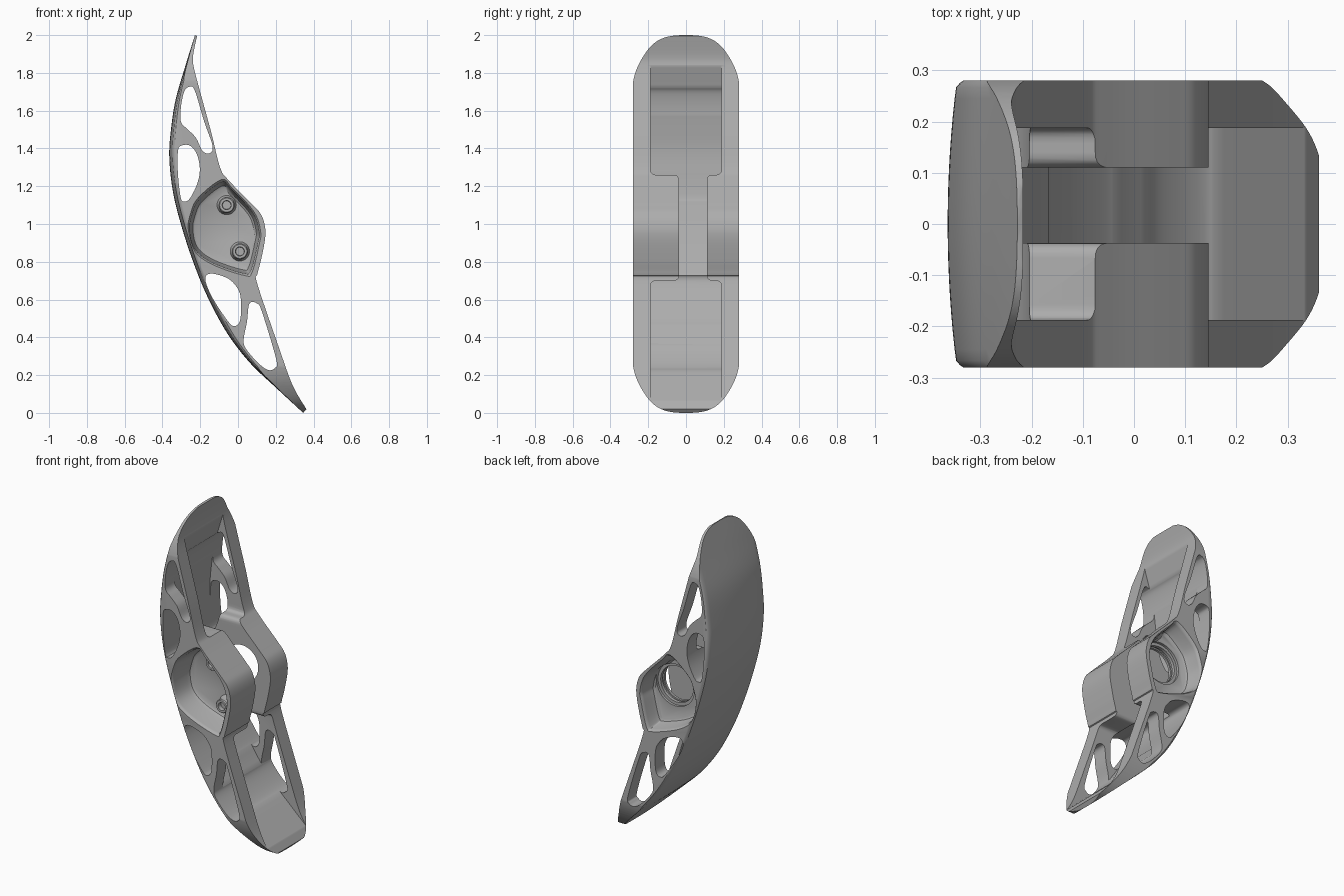
import bpy, bmesh, math
from mathutils import Vector

cube = bpy.data.objects.get("Cube")
if cube:
    bpy.data.objects.remove(cube)

grey = bpy.data.materials.new("satin_grey")
grey.use_nodes = True
colour = (0.42, 0.42, 0.42, 1)
grey.diffuse_color = colour
grey.node_tree.nodes["Principled BSDF"].inputs["Base Color"].default_value = colour


def spline(points, steps=6, closed=True):
    """Catmull-Rom curve through 2D points."""
    p = [Vector(q) for q in points]
    n = len(p)
    get = (lambda i: p[i % n]) if closed else (lambda i: p[max(0, min(n - 1, i))])
    out = []
    for i in range(n if closed else n - 1):
        a, b, c, d = (get(i + k) for k in (-1, 0, 1, 2))
        for s in range(steps):
            t = s / steps
            out.append(0.5 * (2 * b + (c - a) * t + (2 * a - 5 * b + 4 * c - d) * t * t
                              + (3 * b - a - 3 * c + d) * t ** 3))
    return out if closed else out + [p[-1]]


def loft(name, rings):
    """Closed solid through rings with equal point counts."""
    bm = bmesh.new()
    loops = [[bm.verts.new(v) for v in ring] for ring in rings]
    n = len(loops[0])
    for a, b in zip(loops, loops[1:]):
        for i in range(n):
            j = (i + 1) % n
            bm.faces.new((a[i], a[j], b[j], b[i]))
    bm.faces.new(loops[0][::-1])
    bm.faces.new(loops[-1])
    bmesh.ops.recalc_face_normals(bm, faces=bm.faces)
    mesh = bpy.data.meshes.new(name)
    bm.to_mesh(mesh)
    bm.free()
    mesh.materials.append(grey)
    ob = bpy.data.objects.new(name, mesh)
    bpy.context.collection.objects.link(ob)
    return ob


def along_y(name, pts, sections):
    """Loft of an x-z outline through (y, scale) sections."""
    mid = sum(pts, Vector((0, 0))) / len(pts)
    return loft(name, [[(mid.x + (p.x - mid.x) * s, y, mid.y + (p.y - mid.y) * s)
                        for p in pts] for y, s in sections])


def along_x(name, pts):
    return loft(name, [[(x, p[0], p[1]) for p in pts] for x in (-0.8, 0.8)])


def circle(x, z, r=1, n=40):
    return [Vector((x + r * math.cos(math.tau * i / n), z + r * math.sin(math.tau * i / n)))
            for i in range(n)]


def rounded(corners, r=0.03, steps=5):
    """Polygon with quadratic rounded corners."""
    out, n = [], len(corners)
    for i in range(n):
        a, b, c = (Vector(corners[(i + k) % n]) for k in (-1, 0, 1))
        p, q = b + (a - b).normalized() * r, b + (c - b).normalized() * r
        for s in range(steps + 1):
            t = s / steps
            out.append(p * (1 - t) ** 2 + b * 2 * t * (1 - t) + q * t * t)
    return out


def boolean(ob, cutter, operation="DIFFERENCE"):
    mod = ob.modifiers.new("cut", "BOOLEAN")
    mod.operation, mod.object, mod.solver = operation, cutter, "EXACT"
    bpy.context.view_layer.objects.active = ob
    bpy.ops.object.modifier_apply(modifier=mod.name)
    bpy.data.objects.remove(cutter)


def finish(ob, angle=35):
    bpy.ops.object.select_all(action="DESELECT")
    ob.select_set(True)
    bpy.context.view_layer.objects.active = ob
    bpy.ops.object.shade_smooth_by_angle(angle=math.radians(angle))


HALF = 0.28
# Side profile: bowed back, then open edge with the hub bulge
outer = spline([(-.228, 2), (-.278, 1.84), (-.33, 1.66), (-.355, 1.5), (-.364, 1.36),
                (-.347, 1.185), (-.307, 1.015), (-.243, .815), (-.164, .62),
                (-.058, .423), (.063, .265), (.196, .138), (.345, 0)], closed=False)
inner = spline([(.362, .02), (.31, .105), (.275, .18), (.222, .33), (.103, .68), (.103, .735),
                (.122, .81), (.143, .92), (.143, .985), (.122, 1.05), (.074, 1.105),
                (-.053, 1.235), (-.095, 1.3), (-.143, 1.49), (-.206, 1.72), (-.234, 1.83),
                (-.238, 1.89), (-.217, 1.995)], closed=False)

# Body with a crowned back
sections = [(-1 + i / 8) * HALF for i in range(17)]
sections[1:1] = [-HALF + .004, -HALF + .013]
sections[-1:-1] = [HALF - .013, HALF - .004]
rings = []
for y in sections:
    edge = max(0, 1 - (HALF - abs(y)) / .016) ** 2 * .014
    crown = .02 * (y / HALF) ** 2 + edge
    ring = []
    for i, p in enumerate(outer):
        bow = math.sin(math.pi * i / (len(outer) - 1)) ** 0.7
        ring.append((p.x + crown * bow, y, p.y + edge * bow * .3))
    rings.append(ring + [(p.x, y, p.y) for p in inner])
body = loft("body", rings)

# Rounded ends
top = [(0, 2.001), (.08, 1.995), (.145, 1.973), (.2, 1.925), (.255, 1.835), (.283, 1.74), (.3, 1.6)]
half = spline(top, 5, False) + [Vector((p.x, 2 - p.y)) for p in spline(top, 5, False)[::-1]]
boolean(body, along_x("end_shape", half[:-1] + [Vector((-p.x, p.y)) for p in half[:0:-1]]), "INTERSECT")

# Central channel, narrowed to a slot between the two hub blocks
wall, lo, hi, front_in, back_in = .188, .7, 1.26, -.037, .11
channel = along_x("channel", rounded([
    (-wall, -.2), (wall, -.2), (wall, lo), (back_in, lo), (back_in, hi), (wall, hi),
    (wall, 2.2), (-wall, 2.2), (-wall, hi), (front_in, hi), (front_in, lo), (-wall, lo)]))
skin = []
for i, p in enumerate(outer):
    d = outer[min(i + 1, len(outer) - 1)] - outer[max(i - 1, 0)]
    skin.append(p + Vector((-d.y, d.x)).normalized() * .04)
hollow = skin + [Vector((.7, -.1)), Vector((.7, 2.1))]
boolean(channel, along_y("hollow", hollow, [(-.5, 1), (.5, 1)]), "INTERSECT")
boolean(body, channel)

# Weight-saving windows through both side walls
windows = [
    [(-.26, 1.725), (-.23, 1.71), (-.18, 1.545), (-.134, 1.41), (-.155, 1.373), (-.19, 1.39),
     (-.222, 1.455), (-.265, 1.5), (-.302, 1.54), (-.302, 1.62), (-.285, 1.7)],
    [(-.3, 1.415), (-.255, 1.415), (-.218, 1.37), (-.202, 1.29), (-.217, 1.21), (-.255, 1.135),
     (-.28, 1.12), (-.302, 1.135), (-.318, 1.265), (-.318, 1.385)],
    [(-.165, .73), (-.12, .735), (-.043, .705), (.005, .645), (.016, .575), (.01, .485),
     (-.02, .46), (-.053, .485), (-.13, .6), (-.17, .69)],
    [(.06, .578), (.1, .58), (.127, .535), (.202, .285), (.196, .238), (.16, .227),
     (.106, .265), (.042, .34), (.03, .39), (.048, .485)]]
for k, pts in enumerate(windows):
    boolean(body, along_y("window_%d" % k, spline(pts, 5), [(-.5, 1), (.5, 1)]))

# Hub pockets with softened rims and floors
pocket = spline([(-.088, 1.235), (-.03, 1.19), (.085, 1.065), (.12, .96), (.112, .89), (.075, .745),
                 (.035, .727), (-.135, .785), (-.235, .86), (-.265, .97), (-.25, 1.06), (-.21, 1.14)])
for sign, floor in ((-1, .12), (1, .175)):
    cut = [(.32, 1), (HALF, 1), (HALF - .008, .965), (HALF - .02, .95),
           (floor + .03, .91), (floor + .008, .87), (floor, .81)]
    boolean(body, along_y("pocket", pocket, [(sign * y, s) for y, s in cut]))

# Stepped bore through the back hub block
boolean(body, along_y("bore", circle(-.05, 1, 1),
                      [(.3, .13), (.16, .13), (.16, .112), (.14, .112), (.14, .12),
                       (.125, .12), (.125, .112), (.04, .112)]))
finish(body)

# Socket screws on raised bosses in the front pocket
for name, x, z in (("upper_screw", -.06, 1.1), ("lower_screw", .01, .855)):
    screw = along_y(name, circle(x, z, 1, 32),
                    [(-.1, .055), (-.125, .05), (-.135, .043), (-.17, .042), (-.176, .037),
                     (-.176, .024), (-.15, .022)])
    finish(screw)
